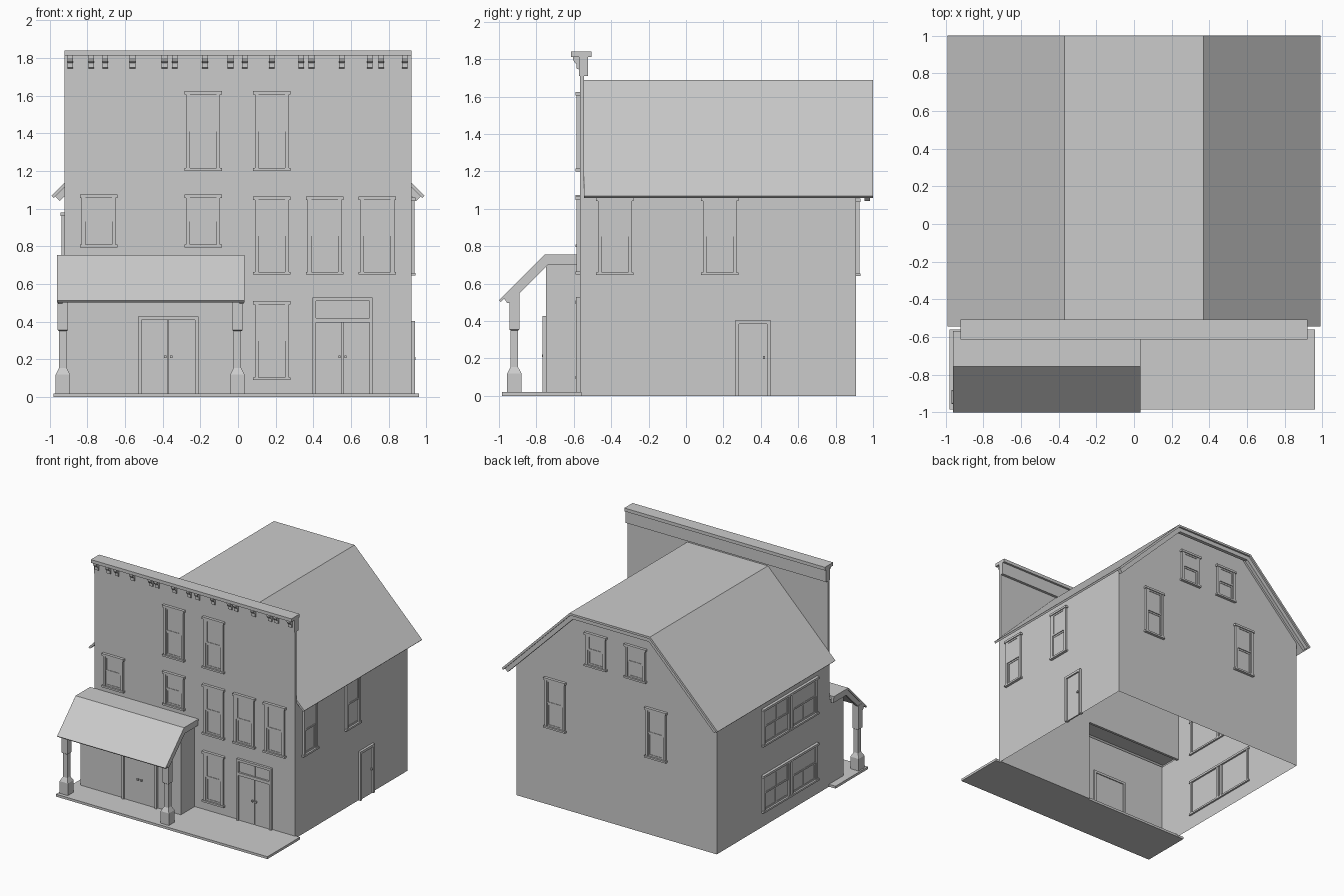
import bpy, bmesh
from math import radians
from mathutils import Matrix, Vector

if "Cube" in bpy.data.objects:
    bpy.data.objects.remove(bpy.data.objects["Cube"])


def finish(name, bm, loc=(0, 0, 0), rot=0):
    bmesh.ops.recalc_face_normals(bm, faces=bm.faces)
    me = bpy.data.meshes.new(name)
    bm.to_mesh(me)
    bm.free()
    ob = bpy.data.objects.new(name, me)
    ob.location = loc
    ob.rotation_euler.z = radians(rot)
    bpy.context.collection.objects.link(ob)
    return ob


def add_box(bm, x0, x1, y0, y1, z0, z1):
    m = Matrix.Translation(((x0 + x1) / 2, (y0 + y1) / 2, (z0 + z1) / 2))
    m = m @ Matrix.Diagonal((x1 - x0, y1 - y0, z1 - z0, 1))
    bmesh.ops.create_cube(bm, size=1, matrix=m)


def box(name, *dims):
    bm = bmesh.new()
    add_box(bm, *dims)
    return finish(name, bm)


def prism(name, pts, axis, a, b):
    """Extrude a closed (x,z) profile along y, or a (y,z) profile along x."""
    bm = bmesh.new()
    place = (lambda p, t: (p[0], t, p[1])) if axis == 'Y' else (lambda p, t: (t, p[0], p[1]))
    lo = [bm.verts.new(place(p, a)) for p in pts]
    hi = [bm.verts.new(place(p, b)) for p in pts]
    bm.faces.new(lo)
    bm.faces.new(hi)
    for i in range(len(pts)):
        j = (i + 1) % len(pts)
        bm.faces.new((lo[i], lo[j], hi[j], hi[i]))
    return finish(name, bm)


def sheet(name, pts):
    bm = bmesh.new()
    bm.faces.new([bm.verts.new(p) for p in pts])
    return finish(name, bm)


def gambrel(e, ez, r, rz, t):
    """Band of thickness t under a symmetric flat-topped roof line."""
    top = [(-e, ez), (-r, rz), (r, rz), (e, ez)]
    d, k = t * 0.707, t * 0.414
    low = [(e - d, ez - d), (r - k, rz - t), (-r + k, rz - t), (-e + d, ez - d)]
    return top + low


def window(name, loc, w, h, rot=0, upright=False):
    """Sash window: loc is the bottom middle on the wall; local -y is outward."""
    bm = bmesh.new()
    a = w / 2
    add_box(bm, -a - .01, a + .01, -.023, .015, h - .018, h)      # cap
    add_box(bm, -a - .01, a + .01, -.023, .015, 0, .015)          # sill
    for s in (-1, 1):                                            # casings
        x = sorted((s * a, s * (a - .02)))
        add_box(bm, *x, -.018, .012, .015, h - .018)
    b, z0, z1 = a - .02, .015, h - .018
    mid = (z0 + z1) / 2
    for lo, hi, y in ((z0, mid, -.004), (mid, z1, -.011)):        # two sashes
        add_box(bm, -b, b, y, y + .004, lo, hi)
        add_box(bm, -b, b, y - .004, y, lo, lo + .013)
        add_box(bm, -b, b, y - .004, y, hi - .013, hi)
        for s in (-1, 1):
            x = sorted((s * b, s * (b - .013)))
            add_box(bm, *x, y - .004, y, lo + .013, hi - .013)
        if upright:
            add_box(bm, -.006, .006, y - .004, y, lo + .013, hi - .013)
    return finish(name, bm, loc, rot)


def door(name, loc, w, h, rot=0, double=False, transom=0, knob_h=.2):
    bm = bmesh.new()
    a, top = w / 2, h + transom
    for s in (-1, 1):
        x = sorted((s * a, s * (a - .018)))
        add_box(bm, *x, -.02, .012, 0, top)
    b = a - .018
    add_box(bm, -b, b, -.02, .012, top - .02, top)
    if transom:
        add_box(bm, -b, b, -.02, .012, h - .02, h + .005)
        add_box(bm, -b, b, -.005, .003, h + .005, top - .02)
        add_box(bm, -.007, .007, -.01, -.005, h + .005, top - .02)
    leaves = [(-b, -.002), (.002, b)] if double else [(-b, b)]
    for x0, x1 in leaves:
        add_box(bm, x0, x1, -.008, .004, 0, h - .02)
    for x in ((-.016, .016) if double else (b - .015,)):
        add_box(bm, x - .006, x + .006, -.022, -.008, knob_h - .007, knob_h + .007)
    return finish(name, bm, loc, rot)


W, F, B = .92, -.567, .91          # half width, front plane, back plane

# Boardwalk
box("boardwalk", -.98, .96, -.985, -.56, 0, .02)

# Main shell, open underneath
prism("front_wall", [(0, 0), (W, 0), (W, 1.71), (-W, 1.71), (-W, .70), (0, .70)], 'Y', F, -.546)
for s, n in ((-1, "left"), (1, "right")):
    sheet(n + "_wall", [(s * W, F, 0), (s * W, B, 0), (s * W, B, 1.13), (s * W, F, 1.13)])
sheet("back_wall", [(x, B, z) for x, z in
                    ((-W, 0), (W, 0), (W, 1.13), (.37, 1.68), (-.37, 1.68), (-W, 1.13))])

# Flat-topped roof with fascia at the back overhang
prism("main_roof", gambrel(.99, 1.07, .37, 1.69, .017), 'Y', -.545, 1.0)
prism("rear_fascia", gambrel(.972, 1.066, .363, 1.674, .035), 'Y', .955, .985)

# Cornice and brackets
box("cornice_board", -W, W, -.572, -.524, 1.71, 1.815)
box("cornice_cap", -W, W, -.614, -.506, 1.813, 1.84)
bracket = [(-.57, 1.815), (-.605, 1.815), (-.605, 1.80), (-.598, 1.785), (-.585, 1.775),
           (-.585, 1.75), (-.57, 1.745)]
for x in (-.89, -.78, -.705, -.56, -.39, -.335, -.175, -.04, .035, .18, .335, .39, .55, .70, .76, .885):
    prism("cornice_bracket", bracket, 'X', x - .015, x + .015)

# Entry bay under the porch
sheet("bay_front", [(-W, -.748, 0), (0, -.748, 0), (0, -.748, .72), (-W, -.748, .72)])
for x, n in ((-W, "bay_left"), (0, "bay_right")):
    sheet(n, [(x, -.748, 0), (x, F, 0), (x, F, .72), (x, -.748, .72)])

# Porch roof and end boards
prism("porch_roof", [(F, .755), (-.757, .755), (-1.0, .512), (-.99, .502), (-.751, .741), (F, .741)],
      'X', -.96, .035)
rake = [(F, .745), (-.755, .745), (-.975, .525), (-.955, .495), (-.94, .50), (-.738, .70), (F, .70)]
for x in (-.955, .008):
    prism("porch_end_board", rake, 'X', x, x + .022)

# Porch posts
for x in (-.93, -.003):
    bm = bmesh.new()
    prev = None
    rings = [(.038, .02), (.038, .12), (.02, .155), (.02, .35), (.027, .355), (.027, .555)]
    for h, z in rings:
        ring = [bm.verts.new((x + sx * h, -.918 + sy * h, z))
                for sx, sy in ((-1, -1), (1, -1), (1, 1), (-1, 1))]
        if prev:
            for i in range(4):
                j = (i + 1) % 4
                bm.faces.new((prev[i], prev[j], ring[j], ring[i]))
        else:
            bm.faces.new(ring)
        prev = ring
    bm.faces.new(prev)
    finish("porch_post", bm)

# Front windows: x, bottom z, height
for x, z, h in ((-.185, 1.20, .425), (.18, 1.20, .425), (-.74, .795, .28), (-.185, .795, .28),
                (.18, .65, .415), (.46, .65, .415), (.74, .65, .415), (.18, .09, .42)):
    window("front_window", (x, F, z), .18, h)
# Right windows
for y in (-.38, .18):
    window("right_window", (W, y, .645), .18, .415, 90)
# Back windows
for x, z, h in ((.185, 1.25, .28), (-.18, 1.25, .28), (.56, .64, .415), (-.367, .64, .415)):
    window("back_window", (x, B, z), .18, h, 180)
# Paired wide windows on the left
for z in (.67, .12):
    for y in (-.22, .145):
        window("left_window", (-W, y, z), .345, .31, -90, True)

# Doors
door("porch_double_door", (-.37, -.748, .02), .32, .408, double=True, knob_h=.195)
door("front_double_door", (.555, F, .02), .32, .395, double=True, transom=.115, knob_h=.195)
door("side_door", (W, .358, 0), .185, .405, 90, knob_h=.205)
